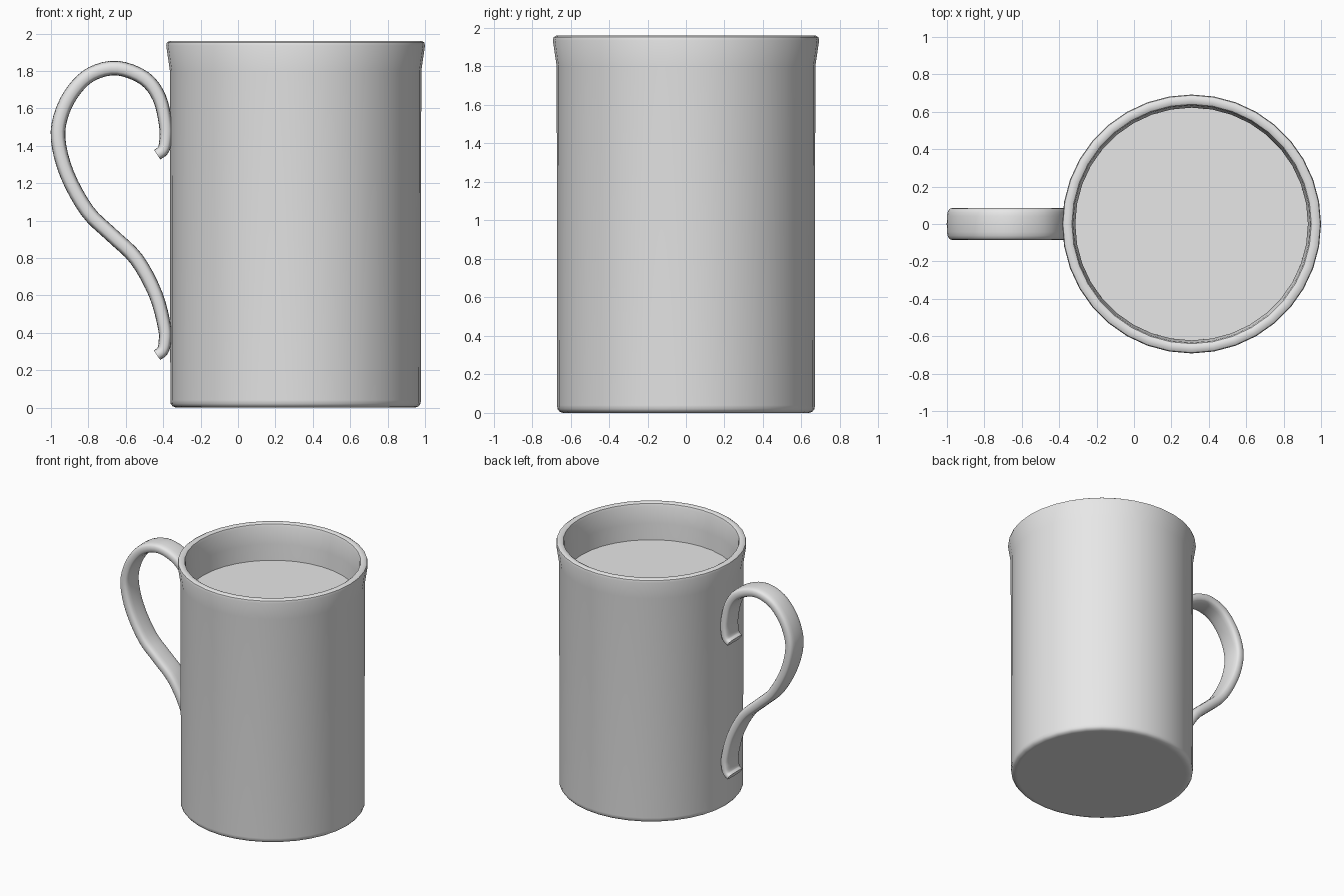
import bpy
import bmesh
from math import cos, sin, pi, radians, copysign
from mathutils import Vector, Matrix

SIDES = 36
CUP_X = 0.308

cube = bpy.data.objects.get("Cube")
if cube:
    bpy.data.objects.remove(cube, do_unlink=True)

# Plain grey for everything
grey = bpy.data.materials.new("plain_grey")
grey.use_nodes = True
grey.diffuse_color = (0.8, 0.8, 0.8, 1)
grey.node_tree.nodes["Principled BSDF"].inputs["Base Color"].default_value = (0.8, 0.8, 0.8, 1)


def finish(bm, name, x=0.0, angle=35):
    """Turn a bmesh into a smooth-shaded object."""
    bmesh.ops.recalc_face_normals(bm, faces=bm.faces)
    mesh = bpy.data.meshes.new(name)
    bm.to_mesh(mesh)
    bm.free()
    mesh.materials.append(grey)
    obj = bpy.data.objects.new(name, mesh)
    obj.location.x = x
    bpy.context.collection.objects.link(obj)
    bpy.ops.object.select_all(action="DESELECT")
    obj.select_set(True)
    bpy.context.view_layer.objects.active = obj
    bpy.ops.object.shade_smooth_by_angle(angle=radians(angle))
    return obj


def lathe(name, profile):
    """Spin a radius/height profile around z."""
    bm = bmesh.new()
    verts = [bm.verts.new((r, 0, z)) for r, z in profile]
    edges = [bm.edges.new(pair) for pair in zip(verts, verts[1:])]
    bmesh.ops.spin(bm, geom=verts + edges, cent=(0, 0, 0), axis=(0, 0, 1),
                   angle=2 * pi, steps=SIDES, use_merge=True)
    bmesh.ops.remove_doubles(bm, verts=bm.verts, dist=0.0005)
    return finish(bm, name, CUP_X)


def smooth_path(points, steps):
    """Catmull-Rom curve through the points."""
    pts = [2 * points[0] - points[1], *points, 2 * points[-1] - points[-2]]
    path = []
    for a, b, c, d in zip(pts, pts[1:], pts[2:], pts[3:]):
        for i in range(steps):
            t = i / steps
            path.append(0.5 * (2 * b + (c - a) * t + (2 * a - 5 * b + 4 * c - d) * t ** 2
                               + (3 * b - a - 3 * c + d) * t ** 3))
    return path + [points[-1]]


# Cup: rounded foot, straight wall, flared lip, hollow inside
lathe("cup", [
    (0, 0), (0.62, 0), (0.64, 0), (0.658, 0.007), (0.668, 0.02), (0.67, 0.04),
    (0.672, 1.8), (0.692, 1.935), (0.688, 1.952), (0.675, 1.96), (0.652, 1.96),
    (0.64, 1.953), (0.634, 1.935), (0.622, 1.8), (0.62, 0.08), (0, 0.08)])

# Drink surface
bm = bmesh.new()
bmesh.ops.create_circle(bm, cap_ends=True, segments=SIDES, radius=0.622,
                        matrix=Matrix.Translation((0, 0, 1.67)))
finish(bm, "drink", CUP_X)

# Handle: flat rounded strap swept along an S curve, with curled ends
centre = [Vector((x, 0, z)) for x, z in [
    (-0.432, 1.352), (-0.402, 1.375), (-0.388, 1.42), (-0.387, 1.51), (-0.42, 1.655),
    (-0.5, 1.76), (-0.645, 1.815), (-0.78, 1.785), (-0.875, 1.7), (-0.94, 1.58),
    (-0.962, 1.44), (-0.915, 1.25), (-0.805, 1.05), (-0.676, 0.923), (-0.543, 0.794),
    (-0.441, 0.607), (-0.393, 0.43), (-0.391, 0.35), (-0.404, 0.303), (-0.433, 0.28)]]
path = smooth_path(centre, 4)
SECTION = 20
bm = bmesh.new()
rings = []
for i, p in enumerate(path):
    tangent = (path[min(i + 1, len(path) - 1)] - path[max(i - 1, 0)]).normalized()
    side = tangent.cross(Vector((0, 1, 0)))
    # the strap is thinner where it meets the cup
    ends = min(1, min(i, len(path) - 1 - i) / 20)
    half = 0.03 + 0.009 * ends
    ring = []
    for k in range(SECTION):
        a = 2 * pi * k / SECTION
        u = copysign(abs(cos(a)) ** 0.6, cos(a)) * 0.086
        v = copysign(abs(sin(a)) ** 0.6, sin(a)) * half
        ring.append(bm.verts.new(p + side * v + Vector((0, u, 0))))
    rings.append(ring)
for r0, r1 in zip(rings, rings[1:]):
    for k in range(SECTION):
        n = (k + 1) % SECTION
        bm.faces.new((r0[k], r0[n], r1[n], r1[k]))
bm.faces.new(rings[0])
bm.faces.new(rings[-1])
finish(bm, "handle", angle=50)
